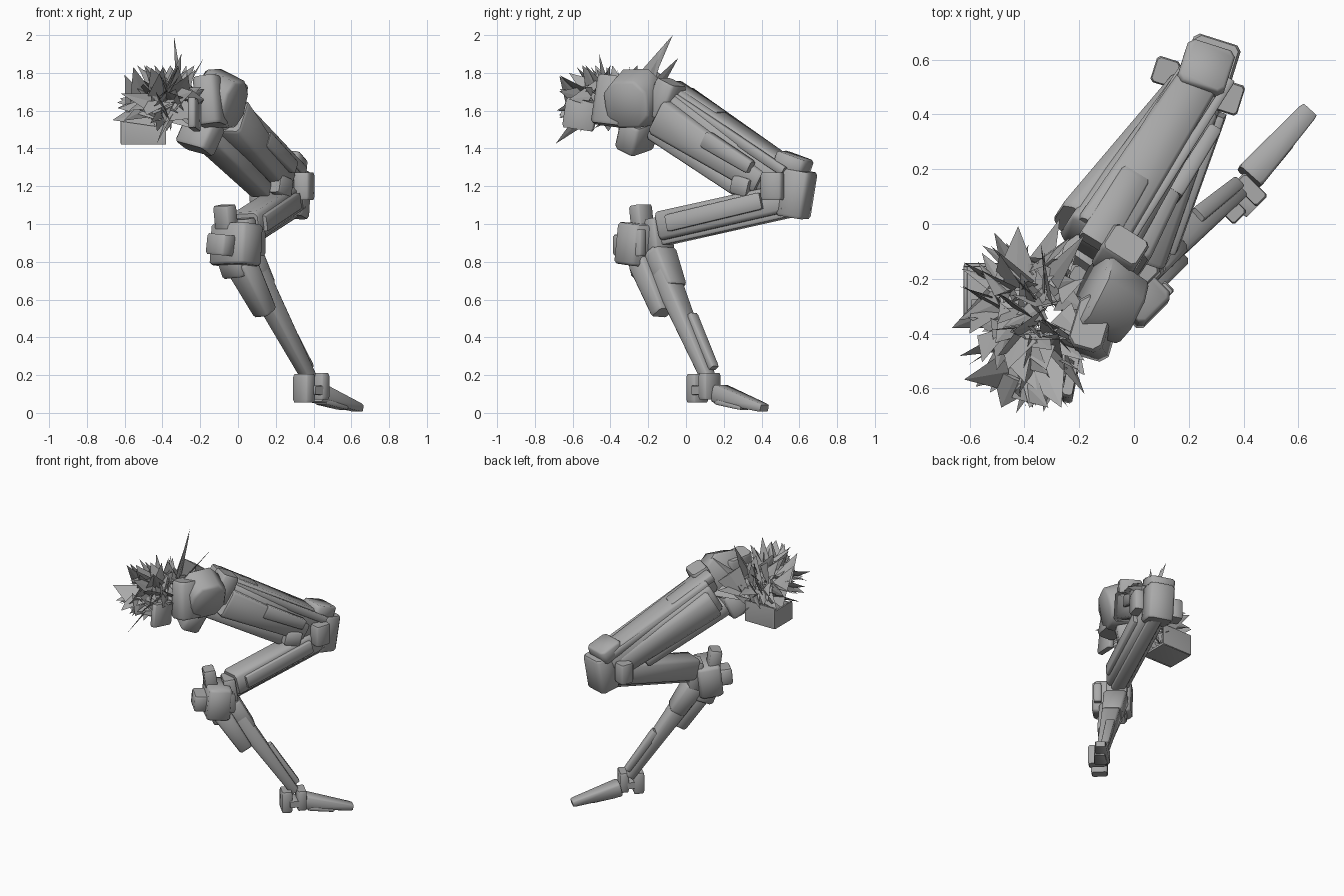
import bpy, bmesh, math, random
from mathutils import Vector as V

random.seed(5)
steel = bpy.data.materials.new("worn_grey_steel")
steel.diffuse_color = (0.4, 0.4, 0.4, 1)

THIGH_SIDE = (0.84, -0.54, 0)
SHIN_SIDE = (0.7, -0.7, 0)


def finish(name, bm):
    bmesh.ops.recalc_face_normals(bm, faces=bm.faces)
    me = bpy.data.meshes.new(name)
    bm.to_mesh(me)
    bm.free()
    me.materials.append(steel)
    ob = bpy.data.objects.new(name, me)
    bpy.context.collection.objects.link(ob)
    return ob


def part(name, a, b, s0, s1=None, side=THIGH_SIDE, off=(0, 0), cham=0.12):
    """Chamfered, tapered block from a to b; sizes are (across side, across normal)."""
    a, b, s1 = V(a), V(b), s1 or s0
    d = (b - a).normalized()
    s = V(side)
    s = (s - d * s.dot(d)).normalized()
    n = s.cross(d)
    shift = s * off[0] + n * off[1]
    bm = bmesh.new()
    rings = []
    lip = min(0.015 / (b - a).length, 0.12)
    for t, k in ((0, 0.9), (lip, 1), (1 - lip, 1), (1, 0.9)):
        w = (s0[0] + (s1[0] - s0[0]) * t) * k / 2
        h = (s0[1] + (s1[1] - s0[1]) * t) * k / 2
        c = min(w, h) * 2 * cham
        p = a.lerp(b, t) + shift
        outline = [(w, h - c), (w - c, h), (c - w, h), (-w, h - c),
                   (-w, c - h), (c - w, -h), (w - c, -h), (w, c - h)]
        rings.append([bm.verts.new(p + s * x + n * y) for x, y in outline])
    for r, q in zip(rings, rings[1:]):
        for i in range(8):
            j = (i + 1) % 8
            bm.faces.new((r[i], r[j], q[j], q[i]))
    bm.faces.new(rings[0])
    bm.faces.new(rings[-1])
    return finish(name, bm)


def block(name, c, size, axis=(0, 0, 1), side=THIGH_SIDE, cham=0.12):
    """Block centred on c; size is (side, normal, along axis)."""
    h = V(axis).normalized() * size[2] / 2
    return part(name, V(c) - h, V(c) + h, size[:2], None, side, cham=cham)


# Upper thigh: core, side beams and rails
top, low = (-0.14, -0.08, 1.61), (0.25, 0.53, 1.20)
part("thigh_core", top, low, (0.27, 0.22), (0.18, 0.18))
part("thigh_left_beam", (-0.22, 0.0, 1.58), (0.17, 0.50, 1.21), (0.15, 0.21), (0.10, 0.15), cham=0.25)
part("thigh_right_beam", (-0.03, -0.13, 1.57), (0.25, 0.40, 1.22), (0.15, 0.20), (0.10, 0.12))
part("thigh_top_beam", top, low, (0.20, 0.12), (0.15, 0.10), off=(-0.01, 0.075))
part("thigh_top_plate", (-0.17, -0.11, 1.65), (-0.02, 0.14, 1.49), (0.13, 0.06), (0.11, 0.05), off=(0, 0.095))
part("thigh_under_beam", (-0.17, -0.10, 1.60), (0.16, 0.36, 1.28), (0.16, 0.10), (0.12, 0.08), off=(0, -0.12))
for i, o in enumerate((-0.08, 0.09)):
    part(f"thigh_rail_{i}", top, low, (0.04, 0.05), (0.03, 0.05), off=(o, 0.09))
part("thigh_side_plate", (0.10, 0.13, 1.45), (0.25, 0.37, 1.30), (0.06, 0.09), (0.05, 0.07), off=(0.05, 0))
block("thigh_lower_clamp", (0.23, 0.30, 1.2), (0.07, 0.10, 0.11), (0.47, 0.6, -0.2))

# Hip joint: drum across the leg with blocks around it
part("hip_drum", (-0.17, -0.24, 1.675), (-0.01, -0.32, 1.63), (0.30, 0.31), (0.25, 0.25), (0.54, 0.84, 0), cham=0.25)
block("hip_front", (-0.145, -0.38, 1.65), (0.13, 0.20, 0.26), (-0.1, 0.15, 1), (1, -0.3, 0), cham=0.2)
block("hip_rear", (-0.05, -0.11, 1.66), (0.15, 0.12, 0.20), (0.2, 0.35, 0.9))
block("hip_lower", (-0.20, -0.26, 1.47), (0.20, 0.13, 0.16), (0.4, 0.2, 0.9))

# Hock joint at the back
HOCK = (0.95, -0.30, 0)
block("hock_main", (0.28, 0.585, 1.16), (0.18, 0.15, 0.25), (0.06, 0.16, 1), HOCK)
block("hock_cap", (0.26, 0.565, 1.315), (0.18, 0.17, 0.10), (0.1, 0.3, 0.9), HOCK)
block("hock_left_cap", (0.115, 0.555, 1.18), (0.09, 0.10, 0.14), side=HOCK)
block("hock_right_cap", (0.35, 0.46, 1.20), (0.085, 0.115, 0.145), side=HOCK)

# Lower thigh
hock, knee = (0.28, 0.56, 1.14), (0.04, -0.13, 0.985)
part("lower_thigh_core", hock, knee, (0.16, 0.15), (0.16, 0.155))
part("lower_thigh_under_plate", hock, knee, (0.09, 0.05), off=(0, 0.075))
part("lower_thigh_side_plate", (0.26, 0.42, 1.12), (0.08, -0.08, 1.0), (0.04, 0.09), off=(0.06, 0))

# Knee joint
block("knee_main", (-0.01, -0.235, 0.89), (0.26, 0.16, 0.22), (0.05, 0.1, 1), SHIN_SIDE)
block("knee_front", (-0.09, -0.31, 0.89), (0.14, 0.10, 0.11), (0.1, 0, 1), SHIN_SIDE)
block("knee_top", (-0.065, -0.235, 1.03), (0.11, 0.08, 0.14), (-0.1, -0.1, 1), SHIN_SIDE)
block("knee_bottom", (-0.01, -0.21, 0.79), (0.16, 0.13, 0.12), (-0.3, -0.2, 0.9), SHIN_SIDE)
block("knee_right_cap", (0.085, -0.27, 0.90), (0.05, 0.13, 0.14), side=SHIN_SIDE)
block("knee_rear", (0.03, -0.14, 0.93), (0.14, 0.08, 0.20), (-0.1, -0.1, 1), SHIN_SIDE)

# Shin and calf
ankle = (0.38, 0.12, 0.18)
part("shin_core", (0.03, -0.16, 0.85), ankle, (0.14, 0.12), (0.07, 0.06), SHIN_SIDE)
part("shin_upper_sleeve", (0.04, -0.14, 0.85), (0.13, -0.07, 0.66), (0.16, 0.12), (0.13, 0.11), SHIN_SIDE)
part("shin_front_rail", (0.21, 0.01, 0.50), (0.36, 0.13, 0.22), (0.06, 0.05), (0.05, 0.04), SHIN_SIDE, (0, 0.03))
part("calf", (0.01, -0.22, 0.80), (0.145, -0.12, 0.53), (0.16, 0.12), (0.11, 0.09), SHIN_SIDE)

# Ankle and foot
block("ankle_back", (0.35, 0.06, 0.13), (0.11, 0.07, 0.15), side=SHIN_SIDE)
block("ankle_front", (0.425, 0.125, 0.14), (0.12, 0.06, 0.14), side=SHIN_SIDE)
block("ankle_pin", (0.39, 0.09, 0.12), (0.05, 0.07, 0.12), (0.7, -0.7, 0), (0, 0, 1))
part("toe", (0.42, 0.17, 0.105), (0.64, 0.415, 0.025), (0.11, 0.10), (0.07, 0.04), (0.75, -0.65, 0))
part("toe_sole", (0.44, 0.18, 0.06), (0.56, 0.31, 0.025), (0.09, 0.03), (0.07, 0.02), (0.75, -0.65, 0))

# Broken shell where the leg was torn off: an open tray and a front side panel
X, Y = (1, 0, 0), (0, 1, 0)
for name, c, size, axis in (
        ("bottom", (-0.50, -0.25, 1.43), (0.24, 0.20, 0.02), (0, 0, 1)),
        ("front", (-0.50, -0.35, 1.48), (0.24, 0.12, 0.015), Y),
        ("back", (-0.50, -0.15, 1.50), (0.24, 0.15, 0.015), Y)):
    block("torn_tray_" + name, c, size, axis, X, 0.03)
block("torn_tray_left", (-0.615, -0.25, 1.49), (0.20, 0.13, 0.015), X, Y, 0.03)
block("torn_side_panel", (-0.23, -0.56, 1.58), (0.04, 0.17, 0.16), (0, 0.15, 1), (1, -0.2, 0), 0.2)


def shard(bm, base, tip, width):
    """Thin pointed splinter."""
    base, tip = V(base), V(tip)
    d = (tip - base).normalized()
    u = d.cross(V([random.uniform(-1, 1) for _ in range(3)])).normalized()
    n = d.cross(u)
    ring = [bm.verts.new(base + p) for p in
            (u * width / 2, n * width * 0.06, -u * width / 2, n * width * -0.06)]
    t = bm.verts.new(tip)
    bm.faces.new(ring)
    for i in range(4):
        bm.faces.new((ring[i], ring[(i + 1) % 4], t))


# Splinters: the long ones placed, the rest scattered outward
bm = bmesh.new()
for base, tip, w in (
        ((-0.31, -0.26, 1.70), (-0.34, -0.07, 2.0), 0.12),
        ((-0.33, -0.24, 1.68), (-0.325, -0.10, 1.97), 0.10),
        ((-0.34, -0.48, 1.62), (-0.43, -0.69, 1.425), 0.13),
        ((-0.48, -0.30, 1.58), (-0.665, -0.38, 1.55), 0.22),
        ((-0.50, -0.28, 1.56), (-0.60, -0.40, 1.79), 0.20),
        ((-0.30, -0.50, 1.65), (-0.33, -0.685, 1.60), 0.17),
        ((-0.35, -0.42, 1.70), (-0.30, -0.46, 1.90), 0.10),
        ((-0.36, -0.45, 1.68), (-0.42, -0.62, 1.80), 0.16),
        ((-0.36, -0.20, 1.62), (-0.27, 0.02, 1.68), 0.15),
        ((-0.42, -0.20, 1.60), (-0.51, -0.03, 1.64), 0.16),
        ((-0.45, -0.25, 1.60), (-0.62, -0.14, 1.62), 0.18),
        ((-0.28, -0.45, 1.68), (-0.18, -0.62, 1.66), 0.18),
        ((-0.28, -0.10, 1.76), (-0.45, -0.20, 1.46), 0.18),
        ((-0.24, -0.18, 1.68), (-0.40, -0.12, 1.62), 0.18),
        ((-0.32, -0.40, 1.60), (-0.22, -0.62, 1.52), 0.20),
        ((-0.30, -0.20, 1.68), (-0.18, -0.04, 1.88), 0.10)):
    shard(bm, base, tip, w)
lo, hi = (-0.64, -0.67, 1.49), (-0.18, 0.0, 1.84)
centre = V((-0.38, -0.35, 1.64))
for i in range(100):
    q = V([random.gauss(0, 1) for _ in range(3)]).normalized()
    base = centre + V((q.x * 0.13, q.y * 0.20, q.z * 0.07)) * random.uniform(0.4, 1.15)
    q = (q + V([random.uniform(-0.9, 0.9) for _ in range(3)])).normalized()
    tip = base + q * random.uniform(0.12, 0.24)
    tip = V([min(max(c, l), h) for c, l, h in zip(tip, lo, hi)])
    if (tip - base).length > 0.05:
        shard(bm, base, tip, random.uniform(0.09, 0.2))
splinters = finish("torn_splinters", bm)

# Soft shading on the blocks, flat on the splinters
for ob in bpy.context.scene.objects:
    ob.select_set(ob is not splinters)
    if ob is not splinters:
        bpy.context.view_layer.objects.active = ob
bpy.ops.object.shade_smooth_by_angle(angle=math.radians(50))
